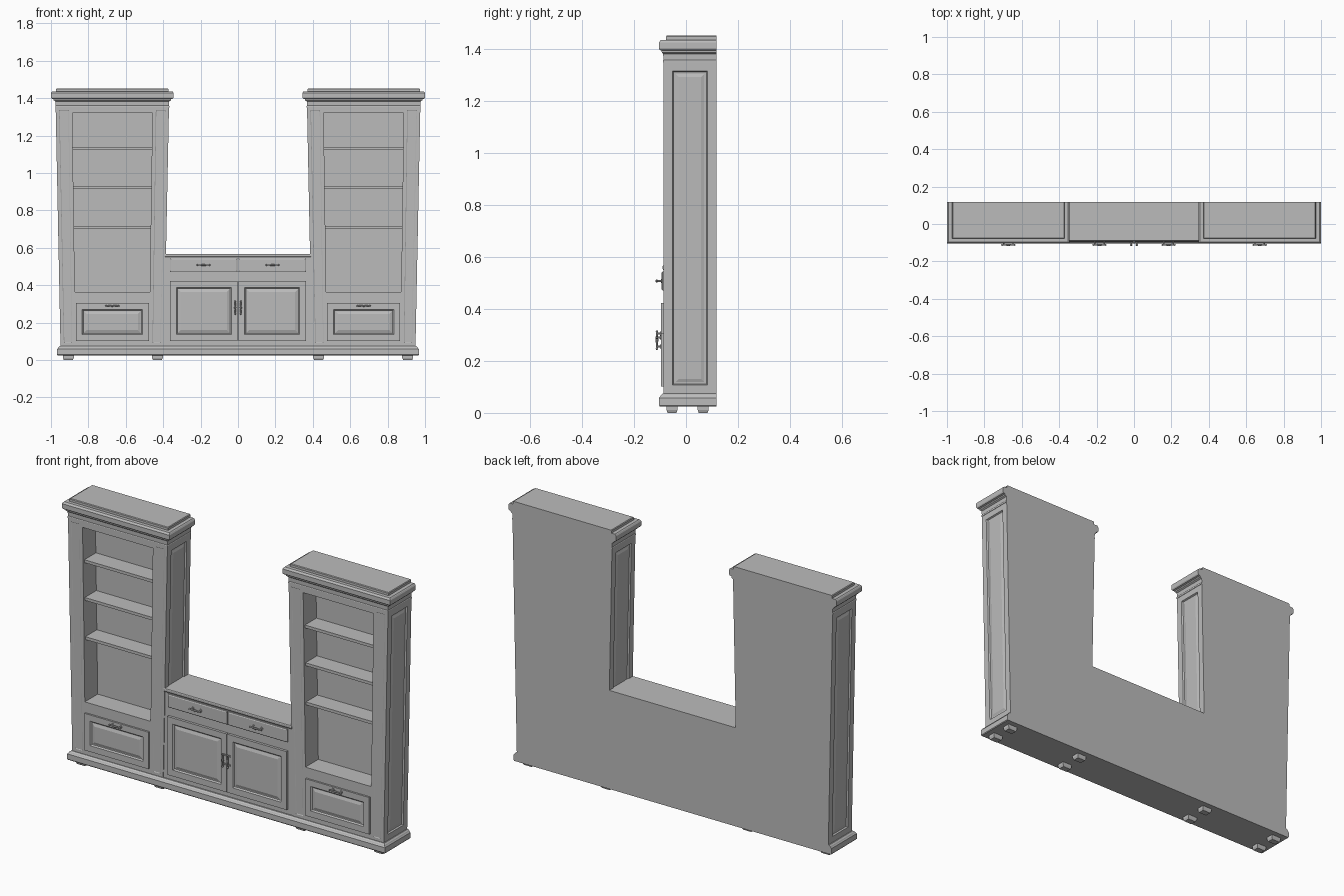
import bpy, bmesh
from mathutils import Vector, Matrix

cube = bpy.data.objects.get("Cube")
if cube:
    bpy.data.objects.remove(cube, do_unlink=True)

grey = bpy.data.materials.new("wood grey")
grey.use_nodes = True
colour = (0.5, 0.5, 0.5, 1)
grey.diffuse_color = colour
grey.node_tree.nodes["Principled BSDF"].inputs["Base Color"].default_value = colour

BACK, FRONT = 0.117, -0.087
BASE_TOP, BODY_TOP = 0.072, 1.352
TOWER_X = 0.672


def finish(bm, name, x=0.0):
    mesh = bpy.data.meshes.new(name)
    bmesh.ops.recalc_face_normals(bm, faces=bm.faces)
    bm.to_mesh(mesh)
    bm.free()
    mesh.materials.append(grey)
    obj = bpy.data.objects.new(name, mesh)
    obj.location.x = x
    bpy.context.collection.objects.link(obj)
    return obj


def taper(z):
    """Towers widen slightly towards the top."""
    return 0.923 + 0.087 * (z - BASE_TOP) / (BODY_TOP - BASE_TOP)


def box(name, xs, ys, zs, x=0.0, tapered=False, panels=()):
    """Box between limits; panels lists (direction, inset steps)."""
    bm = bmesh.new()
    bmesh.ops.create_cube(bm, size=1)
    for v in bm.verts:
        v.co = Vector(a[0] if c < 0 else a[1] for a, c in zip((xs, ys, zs), v.co))
        if tapered:
            v.co.x *= taper(v.co.z)
    bm.normal_update()
    for direction, steps in panels:
        face = max(bm.faces, key=lambda f: f.normal.dot(Vector(direction)))
        for thickness, depth in steps:
            bmesh.ops.inset_individual(bm, faces=[face], thickness=thickness,
                                       depth=depth, use_even_offset=True)
    return finish(bm, name, x)


def loft(name, sections, x=0.0):
    """Stack of rectangles (z, half width, front y, back y)."""
    bm = bmesh.new()
    rings = [[bm.verts.new(p) for p in ((-w, f, z), (w, f, z), (w, b, z), (-w, b, z))]
             for z, w, f, b in sections]
    for low, high in zip(rings, rings[1:]):
        for i in range(4):
            j = (i + 1) % 4
            bm.faces.new((low[i], low[j], high[j], high[i]))
    bm.faces.new(rings[0][::-1])
    bm.faces.new(rings[-1])
    return finish(bm, name, x)


def handle(name, x, face_y, z, upright=False):
    """Turned bar pull on two posts."""
    bm = bmesh.new()
    bar_y = -0.112
    profile = ((-0.038, 0.002), (-0.034, 0.005), (-0.028, 0.003), (-0.012, 0.004),
               (0, 0.006), (0.012, 0.004), (0.028, 0.003), (0.034, 0.005), (0.038, 0.002))
    for (a, r1), (b, r2) in zip(profile, profile[1:]):
        turn = Matrix.Translation(((a + b) / 2, bar_y, 0)) @ Matrix.Rotation(1.5708, 4, 'Y')
        bmesh.ops.create_cone(bm, segments=10, radius1=r1, radius2=r2, depth=b - a,
                              cap_ends=True, matrix=turn)
    for px in (-0.025, 0.025):
        for radius, end in ((0.004, bar_y), (0.008, face_y - 0.003)):
            turn = Matrix.Translation((px, (face_y + end) / 2, 0)) @ Matrix.Rotation(1.5708, 4, 'X')
            bmesh.ops.create_cone(bm, segments=10, radius1=radius, radius2=radius,
                                  depth=face_y - end, cap_ends=True, matrix=turn)
    if upright:
        bm.transform(Matrix.Rotation(1.5708, 4, 'Y'))
    bm.transform(Matrix.Translation((0, 0, z)))
    obj = finish(bm, name, x)
    bpy.context.view_layer.objects.active = obj
    bpy.ops.object.select_all(action='DESELECT')
    obj.select_set(True)
    bpy.ops.object.shade_smooth_by_angle()


FORWARD = (0, -1, 0)
RAISED = ((0.034, 0), (0.006, -0.007), (0.004, 0), (0.014, 0.005))
SIDE_PANEL = ((0.035, 0), (0.004, -0.008), (0.008, 0), (0.012, 0.004))
STILE_PANEL = ((0.018, 0), (0.003, -0.002))

# Plinth with a rounded upper edge, shared by all three units
loft("plinth", ((0.025, 0.965, -0.101, BACK), (0.029, 0.968, -0.104, BACK),
                (0.058, 0.968, -0.104, BACK), (0.064, 0.963, -0.099, BACK),
                (0.068, 0.961, -0.097, BACK), (BASE_TOP + 0.002, 0.954, -0.09, BACK)))

# Feet
for fx in (-0.907, -0.431, 0.431, 0.907):
    for label, fy in (("front", -0.054), ("back", 0.066)):
        loft(label + "_foot", ((0, 0.024, fy - 0.017, fy + 0.017),
                               (0.012, 0.029, fy - 0.021, fy + 0.021),
                               (0.026, 0.029, fy - 0.021, fy + 0.021)), fx)

# Bookcase towers
CORNICE = ((1.350, 0.305, -0.089), (1.357, 0.305, -0.089), (1.360, 0.303, -0.087),
           (1.383, 0.304, -0.088), (1.388, 0.313, -0.093), (1.395, 0.314, -0.094),
           (1.398, 0.324, -0.101), (1.404, 0.328, -0.104), (1.427, 0.328, -0.104),
           (1.434, 0.324, -0.099), (1.437, 0.320, -0.096), (1.437, 0.300, -0.077),
           (1.449, 0.300, -0.077), (1.453, 0.297, -0.074))
for side, cx in (("right", -TOWER_X), ("left", TOWER_X)):
    depth = (FRONT, BACK)
    opening = (-0.2125, 0.2125)
    for s in (-1, 1):
        xs = sorted((s * 0.2125, s * 0.3))
        box(side + "_tower_upright", xs, depth, (BASE_TOP, BODY_TOP), cx, True,
            (((s, 0, 0), SIDE_PANEL), (FORWARD, STILE_PANEL)))
    box(side + "_tower_lower_case", opening, depth, (BASE_TOP, 0.363), cx, True)
    box(side + "_tower_top_rail", opening, depth, (1.32, BODY_TOP), cx, True)
    box(side + "_tower_back", opening, (0.025, BACK), (0.363, 1.32), cx, True)
    for z in (0.708, 0.923, 1.13):
        box(side + "_shelf", opening, (-0.075, 0.025), (z - 0.008, z + 0.008), cx, True)
    loft(side + "_cornice", [(z, w, f, BACK) for z, w, f in CORNICE], cx)
    box(side + "_tower_drawer", (-0.195, 0.195), (-0.097, FRONT), (0.102, 0.305), cx,
        panels=((FORWARD, RAISED),))
    handle(side + "_tower_drawer_handle", cx, -0.097, 0.29)

# Low middle cabinet
box("middle_cabinet", (-0.4, 0.4), (-0.083, BACK), (BASE_TOP, 0.552))
loft("middle_top", ((0.55, 0.39, -0.087, BACK), (0.554, 0.39, -0.09, BACK),
                    (0.565, 0.39, -0.09, BACK), (0.568, 0.39, -0.088, BACK)))
for side, s in (("right", -1), ("left", 1)):
    xs = sorted((s * 0.002, s * 0.364))
    box(side + "_drawer", xs, (-0.091, -0.083), (0.472, 0.544),
        panels=((FORWARD, ((0.005, 0.003),)),))
    handle(side + "_drawer_handle", s * 0.185, -0.094, 0.508)
    box(side + "_door", xs, (-0.097, -0.083), (0.102, 0.423), panels=((FORWARD, RAISED),))
    handle(side + "_door_handle", s * 0.015, -0.097, 0.28, upright=True)
